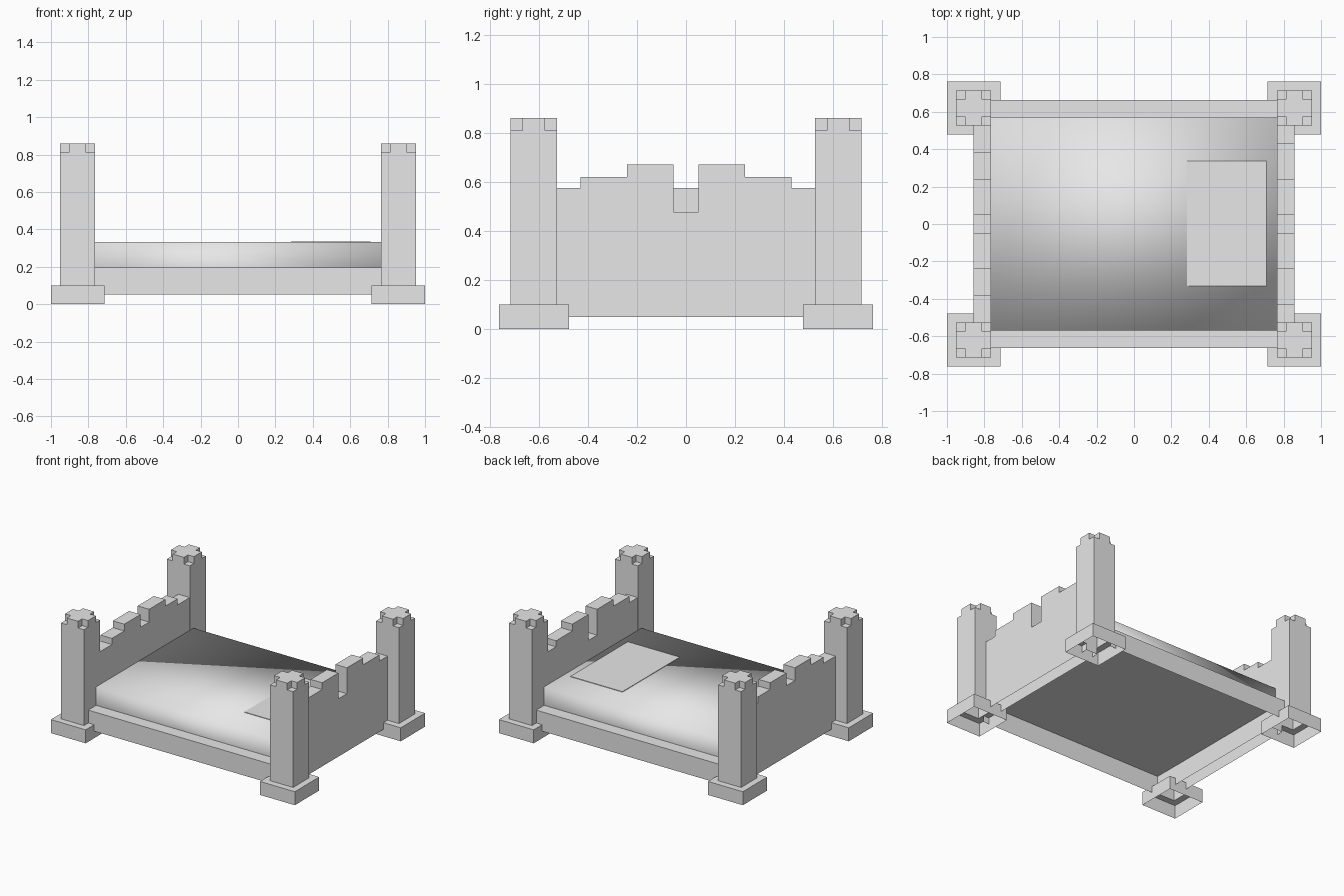
import bpy, bmesh
from mathutils import Vector

if "Cube" in bpy.data.objects:
    bpy.data.objects.remove(bpy.data.objects["Cube"], do_unlink=True)

# One stone-grey material for everything
GREY = (0.8, 0.8, 0.8, 1.0)
stone = bpy.data.materials.new("stone_grey")
stone.use_nodes = True
stone.diffuse_color = GREY
stone.node_tree.nodes["Principled BSDF"].inputs["Base Color"].default_value = GREY


def finish(bm, name, location=(0, 0, 0), smooth=False):
    """Turn a bmesh into a named object with the material."""
    for face in bm.faces:
        face.smooth = smooth
    mesh = bpy.data.meshes.new(name)
    bm.to_mesh(mesh)
    bm.free()
    mesh.materials.append(stone)
    obj = bpy.data.objects.new(name, mesh)
    obj.location = location
    bpy.context.collection.objects.link(obj)
    return obj


def shell(name, size, z0, z1, x=0, y=0, open_dirs=(), smooth=False):
    """Box between two heights, with the faces in open_dirs left off."""
    bm = bmesh.new()
    bmesh.ops.create_cube(bm, size=1)
    bm.normal_update()
    dirs = [Vector(d) for d in open_dirs]
    gone = [f for f in bm.faces if any(f.normal.dot(d) > 0.9 for d in dirs)]
    bmesh.ops.delete(bm, geom=gone, context='FACES')
    for v in bm.verts:
        v.co = (v.co.x * size[0], v.co.y * size[1], z0 if v.co.z < 0 else z1)
    return finish(bm, name, (x, y, 0), smooth)


def extrude_rim(bm, half=None, z=None):
    """Extrude the open rim outward to a half width, or down to a height."""
    rim = [e for e in bm.edges if e.is_boundary]
    new = bmesh.ops.extrude_edge_only(bm, edges=rim)["geom"]
    verts = [g for g in new if isinstance(g, bmesh.types.BMVert)]
    reach = max(abs(v.co.x) for v in verts)
    for v in verts:
        if half is not None:
            v.co.x *= half / reach
            v.co.y *= half / reach
        if z is not None:
            v.co.z = z


def tower(name, x, y):
    """Corner post with notched top corners, standing on a hollow plinth."""
    half, inner, notch_z, top_z = 0.094, 0.046, 0.81, 0.86
    bm = bmesh.new()
    bmesh.ops.create_grid(bm, x_segments=3, y_segments=3, size=half)
    for v in bm.verts:
        for i in (0, 1):
            if abs(v.co[i]) < half * 0.9:
                v.co[i] = inner if v.co[i] > 0 else -inner
        v.co.z = notch_z
    # The cross in the middle rises above the corners
    cross = [f for f in bm.faces
             if min(abs(c) for c in f.calc_center_median().xy) < 0.01]
    new = bmesh.ops.extrude_face_region(bm, geom=cross)["geom"]
    for g in new:
        if isinstance(g, bmesh.types.BMVert):
            g.co.z = top_z
    stale = [f for f in cross if f.is_valid]
    if stale:
        bmesh.ops.delete(bm, geom=stale, context='FACES')
    extrude_rim(bm, z=0.1)
    extrude_rim(bm, half=0.1425)
    extrude_rim(bm, z=0)
    bmesh.ops.recalc_face_normals(bm, faces=bm.faces[:])
    finish(bm, name, (x, y, 0))


def battlement(name, x0, x1, notch_z, steps):
    """Stepped wall, its outline mirrored about the middle, open below."""
    y, z = 0.05, notch_z
    half = [(y, z)]
    for end, height in steps:
        half += [(y, height), (end, height)]
        y = end
    half.append((y, 0.05))
    outline = [(-a, b) for a, b in reversed(half)] + half
    bm = bmesh.new()
    face = bm.faces.new([bm.verts.new((x0, a, b)) for a, b in outline])
    new = bmesh.ops.extrude_face_region(bm, geom=[face], use_keep_orig=True)["geom"]
    for g in new:
        if isinstance(g, bmesh.types.BMVert):
            g.co.x = x1
    bmesh.ops.recalc_face_normals(bm, faces=bm.faces[:])
    under = [f for f in bm.faces if f.normal.z < -0.9]
    bmesh.ops.delete(bm, geom=under, context='FACES')
    finish(bm, name)


DOWN = (0, 0, -1)

# Four corner towers
for sx, side in ((1, "left"), (-1, "right")):
    for sy, end in ((-1, "front"), (1, "back")):
        tower(f"{end}_{side}_tower", sx * 0.8575, sy * 0.62)

# Crenellated headboard and footboard
battlement("headboard", 0.764, 0.858, 0.478,
           [(0.24, 0.67), (0.43, 0.62), (0.526, 0.575)])
battlement("footboard", -0.764, -0.858, 0.575,
           [(0.24, 0.67), (0.385, 0.62), (0.526, 0.575)])

# Bed base with side ledges, hollow below
shell("bed_base", (1.528, 1.326), 0.052, 0.195,
      open_dirs=[DOWN, (1, 0, 0), (-1, 0, 0)])

# Softly shaded mattress and a thin pillow
shell("mattress", (1.528, 1.14), 0.195, 0.332, open_dirs=[DOWN], smooth=True)
shell("pillow", (0.425, 0.67), 0.328, 0.336, x=0.497, y=0.003, open_dirs=[DOWN])
